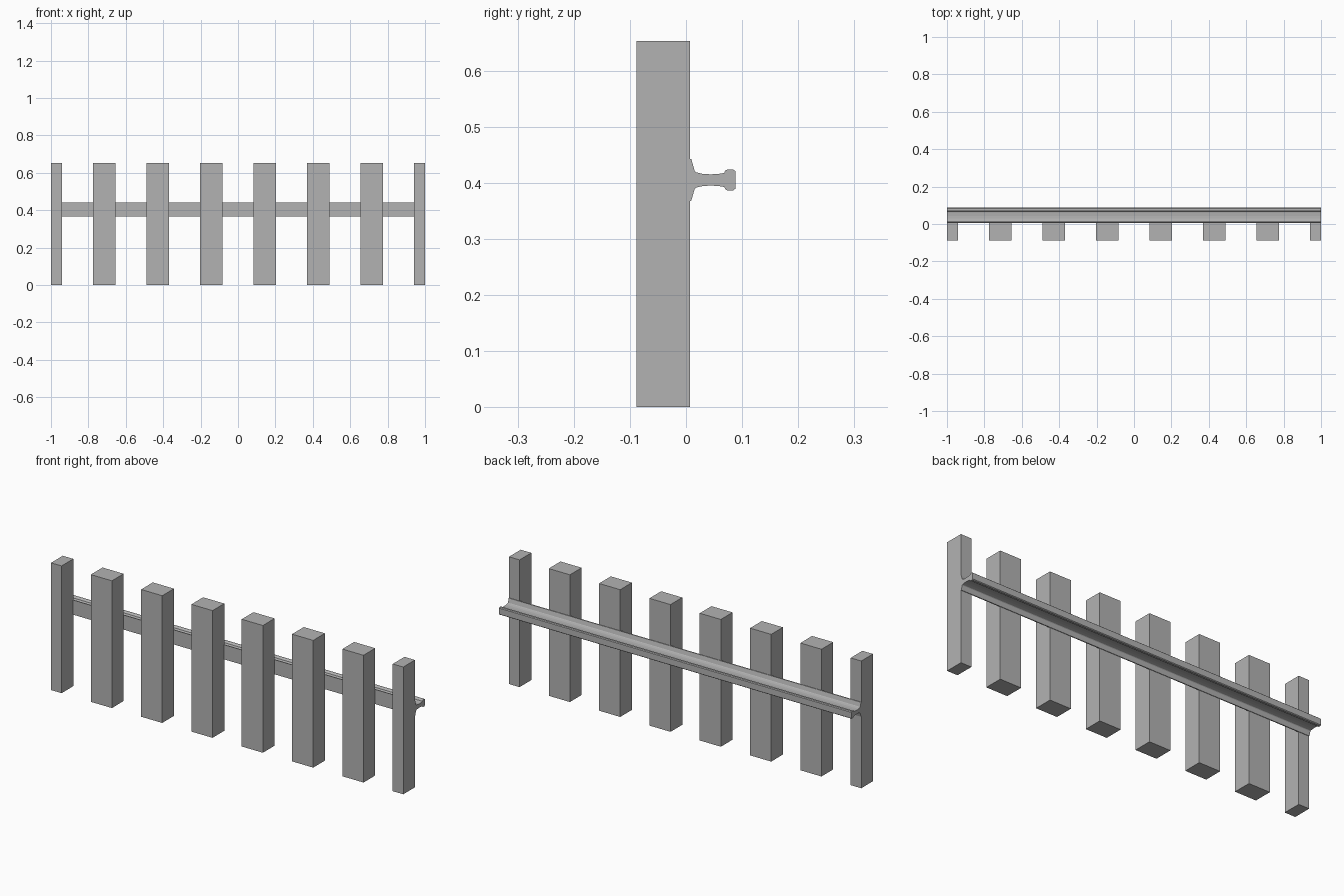
import bpy
import bmesh

cube = bpy.data.objects.get("Cube")
if cube:
    bpy.data.objects.remove(cube, do_unlink=True)

GREY = (0.45, 0.45, 0.45, 1)
mat = bpy.data.materials.new("plain grey")
mat.use_nodes = True
mat.diffuse_color = GREY
mat.node_tree.nodes["Principled BSDF"].inputs["Base Color"].default_value = GREY


def extrude_along_x(name, section, x0, x1):
    """Solid with a (y, z) cross-section running from x0 to x1."""
    bm = bmesh.new()
    face = bm.faces.new([bm.verts.new((x0, y, z)) for y, z in section])
    ext = bmesh.ops.extrude_face_region(bm, geom=[face])
    moved = [v for v in ext["geom"] if isinstance(v, bmesh.types.BMVert)]
    bmesh.ops.translate(bm, verts=moved, vec=(x1 - x0, 0, 0))
    bmesh.ops.recalc_face_normals(bm, faces=bm.faces)
    mesh = bpy.data.meshes.new(name)
    bm.to_mesh(mesh)
    bm.free()
    mesh.materials.append(mat)
    obj = bpy.data.objects.new(name, mesh)
    bpy.context.collection.objects.link(obj)
    return obj


# Upright sleepers, evenly spaced; the end ones are cut in half
FRONT, BACK, HEIGHT, HALF = -0.088, 0.007, 0.653, 0.06
block = [(FRONT, 0), (BACK, 0), (BACK, HEIGHT), (FRONT, HEIGHT)]
for i in range(8):
    x = -1 + i * 2 / 7
    extrude_along_x(f"sleeper_{i + 1}", block, max(x - HALF, -1), min(x + HALF, 1))

# Rail: half profile (y, half height) mirrored about its centre line
MID = 0.405
half = [(0.005, 0.0375), (0.0095, 0.037), (0.0155, 0.016), (0.018, 0.0135),
        (0.03, 0.0108), (0.044, 0.01), (0.058, 0.0108), (0.068, 0.0125),
        (0.07, 0.0165), (0.074, 0.019), (0.084, 0.019), (0.088, 0.0155)]
profile = [(y, MID + h) for y, h in half] + [(y, MID - h) for y, h in reversed(half)]
extrude_along_x("rail", profile, -1, 1)
